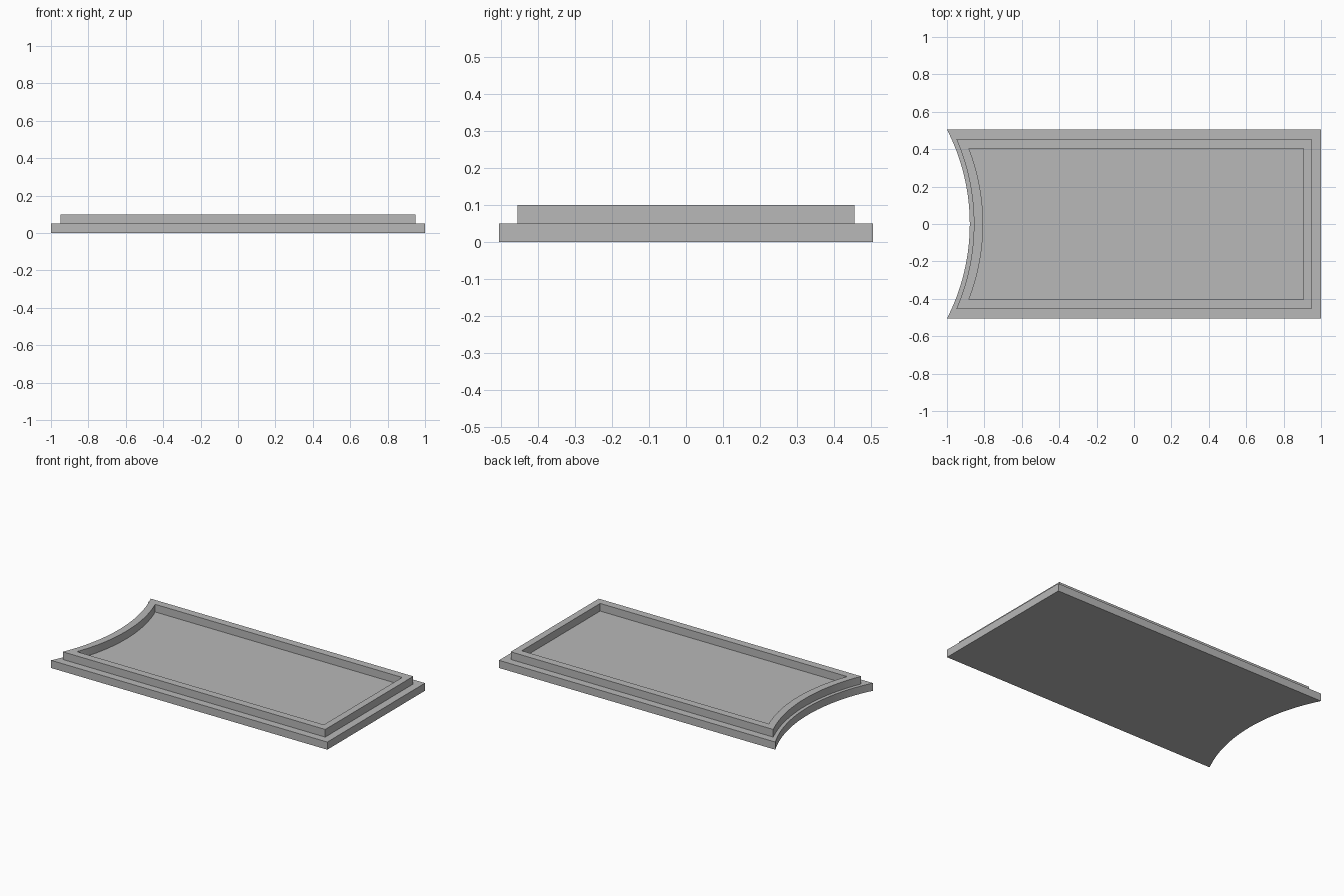
import bpy
import bmesh
import math

default = bpy.data.objects.get("Cube")
if default:
    bpy.data.objects.remove(default, do_unlink=True)

ARC_STEPS = 32

grey = bpy.data.materials.new("plain_grey")
grey.use_nodes = True
colour = (0.48, 0.48, 0.48, 1.0)
grey.diffuse_color = colour
grey.node_tree.nodes["Principled BSDF"].inputs["Base Color"].default_value = colour


def outline(left, right, half_width, sag):
    """Rectangle whose left end is a concave arc, counter-clockwise."""
    radius = (half_width ** 2 + sag ** 2) / (2 * sag)
    centre = left + sag - radius
    half_angle = math.asin(half_width / radius)
    points = []
    for i in range(ARC_STEPS + 1):
        a = half_angle * (1 - 2 * i / ARC_STEPS)
        points.append((centre + radius * math.cos(a), radius * math.sin(a)))
    return points + [(right, -half_width), (right, half_width)]


# Outlines of the base slab, raised rim and recess
base = outline(-1.0, 1.0, 0.505, 0.122)
rim = outline(-0.95, 0.95, 0.455, 0.094)
recess = outline(-0.883, 0.905, 0.405, 0.076)

# Stepped section, from the underside up over the rim and down to the floor
levels = [(base, 0.0), (base, 0.05), (rim, 0.05), (rim, 0.1),
          (recess, 0.1), (recess, 0.05)]

bm = bmesh.new()
rings = [[bm.verts.new((x, y, z)) for x, y in shape] for shape, z in levels]
for lower, upper in zip(rings, rings[1:]):
    for i in range(len(lower)):
        j = (i + 1) % len(lower)
        bm.faces.new((lower[i], lower[j], upper[j], upper[i]))
bm.faces.new(rings[0][::-1])
bm.faces.new(rings[-1])

mesh = bpy.data.meshes.new("rimmed_tray")
bm.to_mesh(mesh)
bm.free()
mesh.materials.append(grey)
tray = bpy.data.objects.new("rimmed_tray", mesh)
bpy.context.collection.objects.link(tray)

# Smooth the curved end, keep the steps crisp
bpy.ops.object.select_all(action="DESELECT")
tray.select_set(True)
bpy.context.view_layer.objects.active = tray
bpy.ops.object.shade_smooth_by_angle(angle=math.radians(30))
